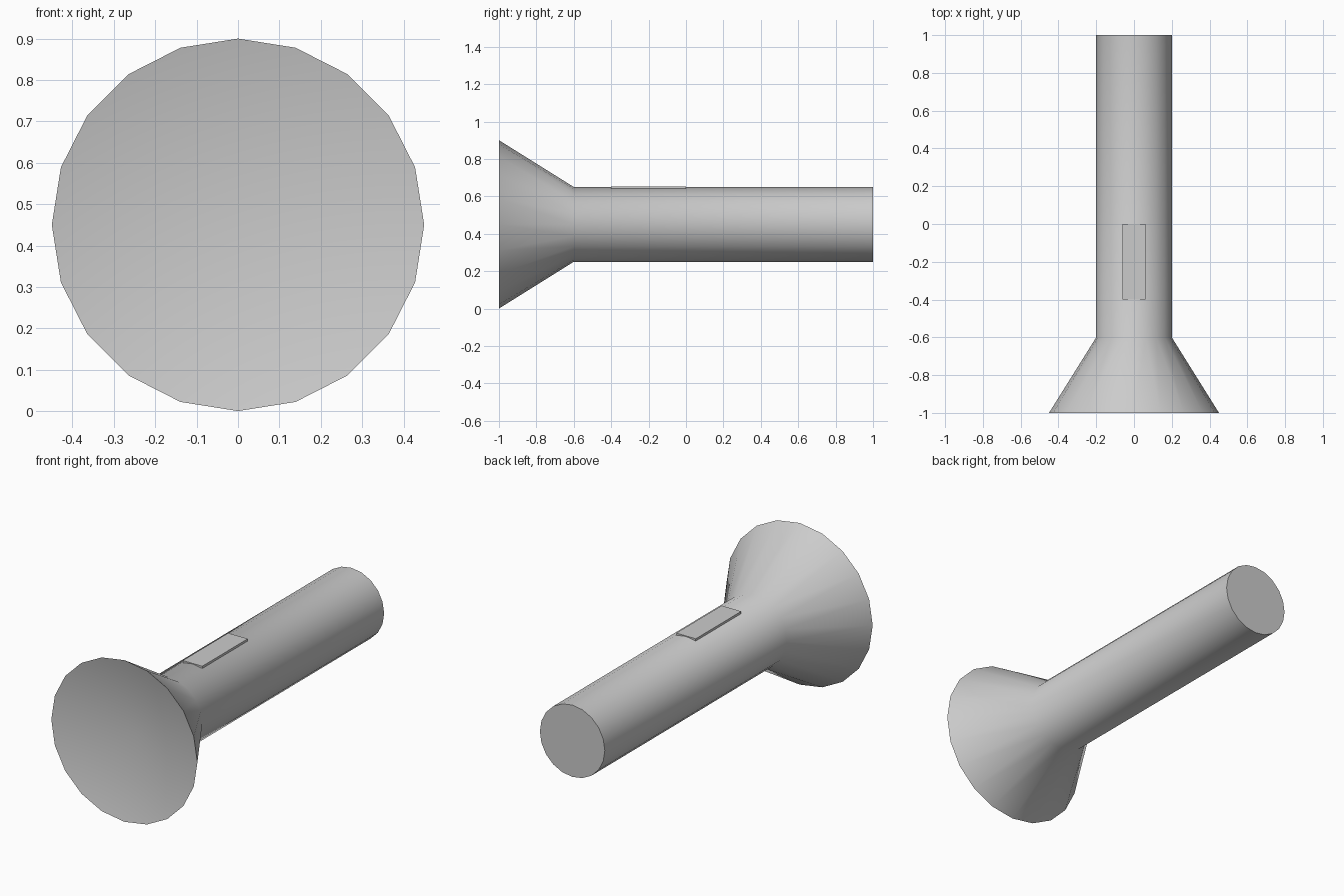
import bpy, bmesh, math

if "Cube" in bpy.data.objects:
    bpy.data.objects.remove(bpy.data.objects["Cube"])

SIDES = 20
CZ = 0.45  # height of the torch axis


def finish(name, bm, angle=None):
    bmesh.ops.recalc_face_normals(bm, faces=bm.faces)
    mesh = bpy.data.meshes.new(name)
    bm.to_mesh(mesh)
    bm.free()
    obj = bpy.data.objects.new(name, mesh)
    bpy.context.collection.objects.link(obj)
    if angle:
        bpy.ops.object.select_all(action='DESELECT')
        bpy.context.view_layer.objects.active = obj
        obj.select_set(True)
        bpy.ops.object.shade_smooth_by_angle(angle=math.radians(angle))
    return obj


# Torch body: flared head and handle turned around the y axis
bm = bmesh.new()
rings = []
for y, r in [(-1, 0.45), (-0.6, 0.2), (1, 0.2)]:
    rings.append([bm.verts.new((r * math.sin(2 * math.pi * i / SIDES), y,
                                CZ + r * math.cos(2 * math.pi * i / SIDES)))
                  for i in range(SIDES)])
for a, b in zip(rings, rings[1:]):
    for i in range(SIDES):
        j = (i + 1) % SIDES
        bm.faces.new((a[i], a[j], b[j], b[i]))
bm.faces.new(rings[-1])

# Shallow reflector dish inside the head rim
centre = bm.verts.new((0, -0.9, CZ))
for i in range(SIDES):
    bm.faces.new((rings[0][i], rings[0][(i + 1) % SIDES], centre))
finish("torch_body", bm, 40)

# Slide switch on top of the handle
bm = bmesh.new()
bmesh.ops.create_cube(bm, size=1)
bmesh.ops.scale(bm, vec=(0.12, 0.4, 0.04), verts=bm.verts)
bmesh.ops.translate(bm, vec=(0, -0.2, 0.633), verts=bm.verts)
finish("switch", bm)
